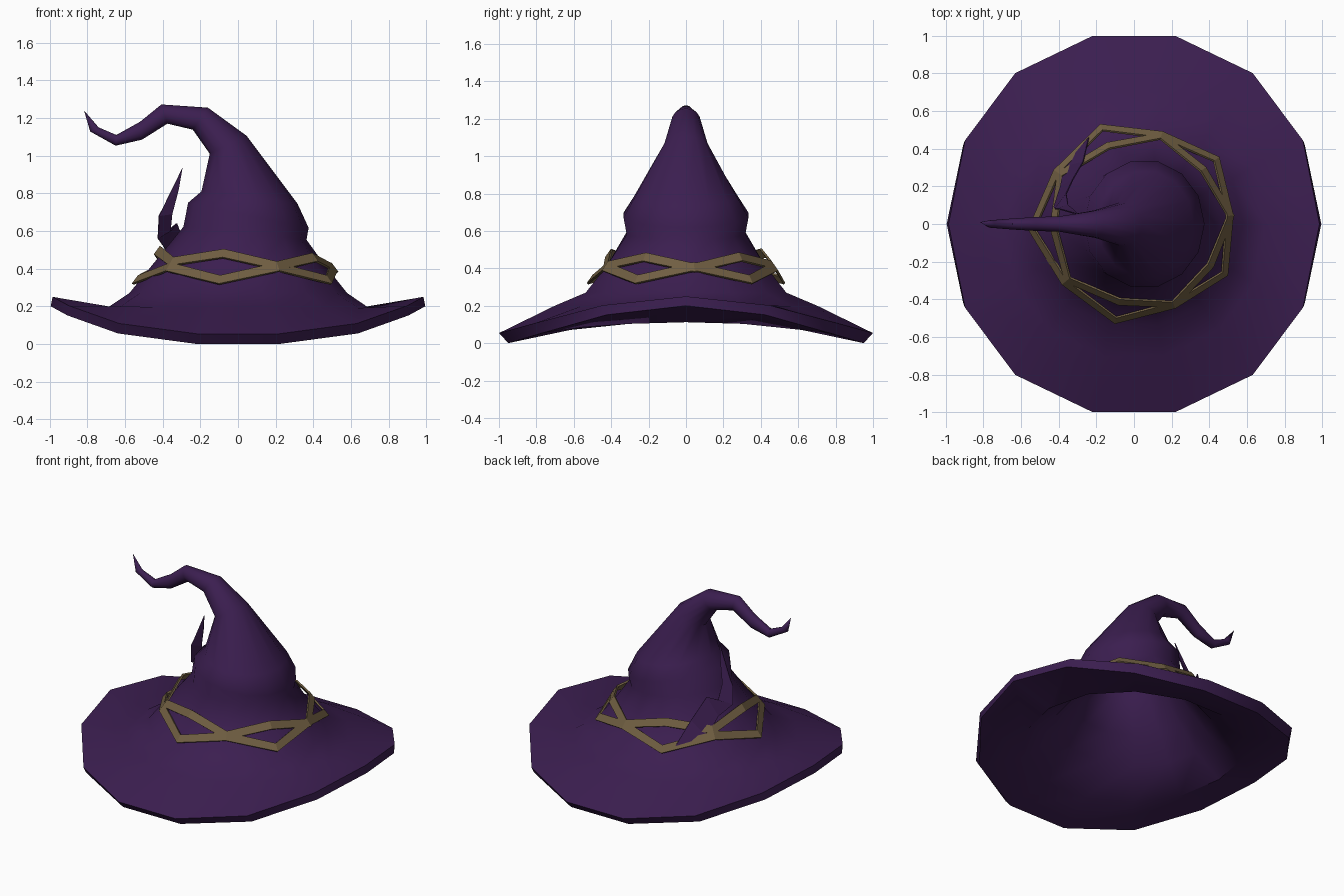
import bpy, math
from math import cos, sin, pi, radians

old = bpy.data.objects.get("Cube")
if old:
    bpy.data.objects.remove(old, do_unlink=True)


def material(name, rgb):
    m = bpy.data.materials.new(name)
    m.use_nodes = True
    m.diffuse_color = (*rgb, 1)
    m.node_tree.nodes["Principled BSDF"].inputs["Base Color"].default_value = (*rgb, 1)
    return m


purple = material("dark purple felt", (0.044, 0.013, 0.08))
gold = material("dull gold", (0.165, 0.115, 0.055))


def add_object(name, verts, faces, mat):
    me = bpy.data.meshes.new(name)
    me.from_pydata(verts, [], faces)
    me.update()
    me.materials.append(mat)
    ob = bpy.data.objects.new(name, me)
    bpy.context.collection.objects.link(ob)
    return ob


def bridge(rings, n):
    """Quads joining consecutive rings of n points each."""
    return [(r * n + i, r * n + (i + 1) % n, (r + 1) * n + (i + 1) % n, (r + 1) * n + i)
            for r in range(rings - 1) for i in range(n)]


N = 14
ANGLES = [2 * pi * i / N for i in range(N)]


def brim_ring(rx, ry, base, lift):
    return [(rx * cos(a) * (1 + 0.03 * sin(2 * a) ** 4), ry * sin(a),
             base + lift * abs(cos(a)) ** 2.6) for a in ANGLES]


def crown_ring(right, left, depth, inset=0, drop=0):
    """Tilted ring through a right and a left point, optionally shrunk for the lining."""
    (rx, rz), (lx, lz) = right, left
    half = (rx - lx) / 2 - inset
    return [((rx + lx) / 2 + cos(a) * half, (depth - inset) * sin(a),
             (rz + lz) / 2 + cos(a) * (rz - lz) / 2 - drop) for a in ANGLES]


# Crown: right (x, z), left (x, z) and half depth of each ring
profile = [
    ((0.58, 0.27), (-0.577, 0.27), 0.55),
    ((0.46, 0.42), (-0.455, 0.42), 0.43),
    ((0.364, 0.553), (-0.29, 0.622), 0.325),
    ((0.375, 0.617), (-0.265, 0.75), 0.342),
    ((0.316, 0.745), (-0.194, 0.81), 0.285),
    ((0.045, 1.106), (-0.15, 1.01), 0.118),
    ((-0.16, 1.255), (-0.24, 1.138), 0.075),
    ((-0.407, 1.272), (-0.375, 1.17), 0.042),
    ((-0.52, 1.18), (-0.51, 1.085), 0.038),
    ((-0.646, 1.11), (-0.65, 1.053), 0.03),
    ((-0.74, 1.15), (-0.785, 1.128), 0.02),
]

# Hollow hat: lining from the top down, brim underside, rim, brim top, crown
rings = [crown_ring(*row, inset=0.065, drop=0.03) for row in reversed(profile[:6])]
rings += [
    brim_ring(0.70, 0.70, 0.075, 0.037),
    brim_ring(0.995, 0.975, -0.004, 0.204),
    brim_ring(0.985, 1.025, 0.05, 0.2),
    brim_ring(0.70, 0.72, 0.2, -0.012),
]
rings += [crown_ring(*row) for row in profile]

verts = [p for ring in rings for p in ring]
faces = bridge(len(rings), N)
tip = len(verts)
verts.append((-0.818, 0.01, 1.24))
last = (len(rings) - 1) * N
faces += [(last + i, last + (i + 1) % N, tip) for i in range(N)]
faces.append(tuple(reversed(range(N))))
hat = add_object("hat", verts, faces, purple)
bpy.ops.object.select_all(action="DESELECT")
hat.select_set(True)
bpy.context.view_layer.objects.active = hat
bpy.ops.object.shade_smooth_by_angle(angle=radians(45))


# Two zigzag bands that cross around the base of the crown
def band(name, height, wave, tilt):
    n, pts = 10, []
    for dz in (-0.022, 0.022):
        for i in range(n):
            a = radians(-101 + 35 * i + 2.5 * max(0, i - 6))
            z = height + wave * (-1) ** i + dz - tilt * cos(a)
            r = 0.597 - 0.75 * (z - 0.27)
            pts.append((r * cos(a) + 0.008, 0.96 * r * sin(a) + 0.01, z))
    ob = add_object(name, pts, bridge(2, n), gold)
    mod = ob.modifiers.new("thickness", "SOLIDIFY")
    mod.thickness = 0.012
    mod.offset = 1


band("upper_band", 0.445, 0.027, 0.02)
band("lower_band", 0.37, -0.034, 0)


# Feather tucked behind the band: one thin notched blade between two edges
inner_edge = [(-0.27, 0.33, 0.5), (-0.325, 0.235, 0.64), (-0.36, 0.16, 0.60),
              (-0.35, 0.1, 0.69), (-0.315, 0.07, 0.82)]
outer_edge = [(-0.37, 0.305, 0.4), (-0.39, 0.2, 0.51), (-0.425, 0.09, 0.56),
              (-0.42, 0.08, 0.68), (-0.40, 0.08, 0.72)]
count = len(inner_edge)
root, point = 2 * count, 2 * count + 1
blade = [(i, i + 1, count + i + 1, count + i) for i in range(count - 1)]
blade += [(root, 0, count), (count - 1, point, point - 2)]
feather = add_object("feather", inner_edge + outer_edge
                     + [(-0.24, 0.46, 0.36), (-0.295, 0.05, 0.935)], blade, purple)
mod = feather.modifiers.new("thickness", "SOLIDIFY")
mod.thickness = 0.006
mod.offset = 0
